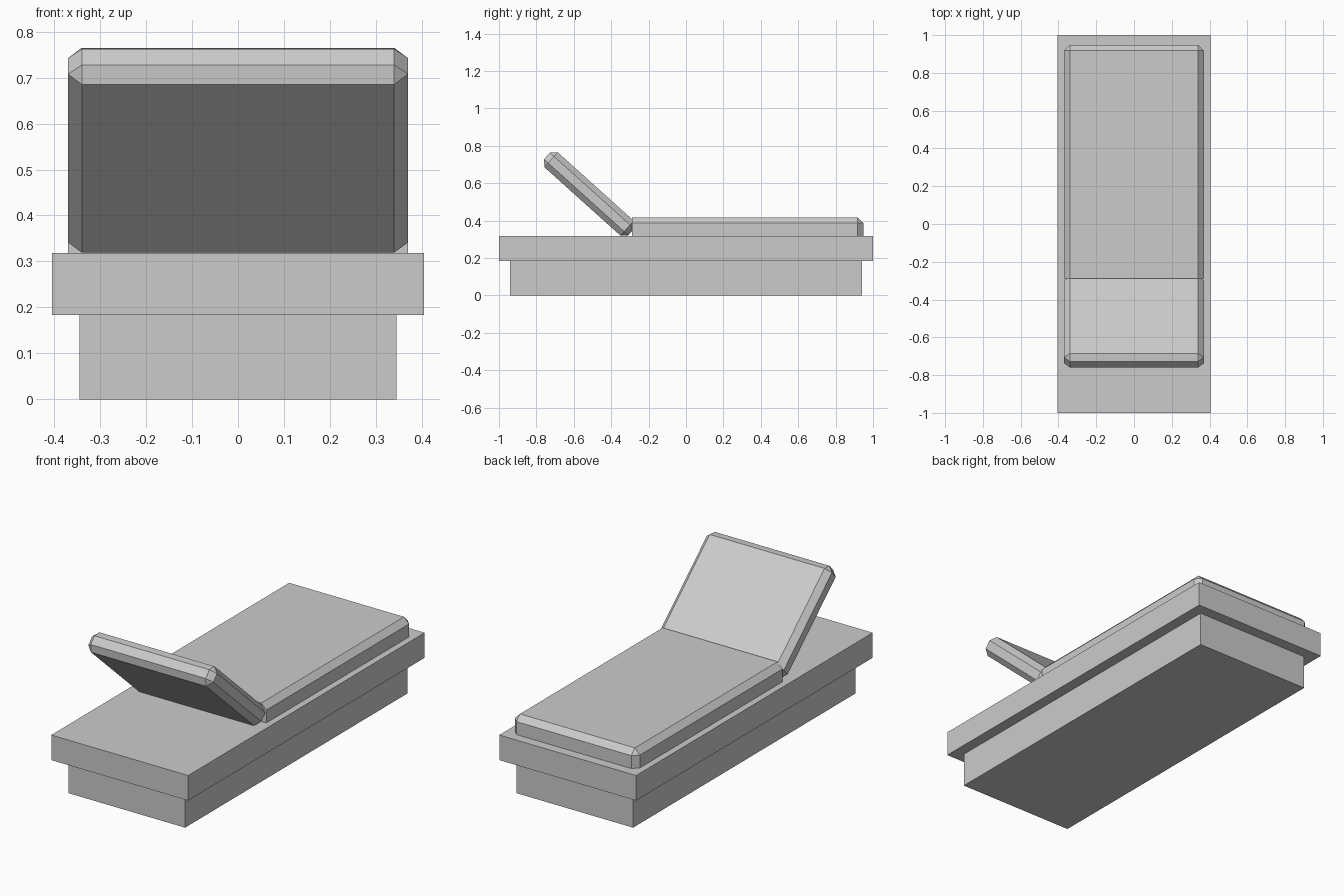
import bpy, bmesh, math
from mathutils import Matrix, Vector

if "Cube" in bpy.data.objects:
    bpy.data.objects.remove(bpy.data.objects["Cube"])


def box(name, lo, hi, bevel=0.0, keep=lambda a, b: True):
    """Box between two corners; edges accepted by keep() get a flat chamfer."""
    lo, hi = Vector(lo), Vector(hi)
    bm = bmesh.new()
    bmesh.ops.create_cube(bm, size=1.0)
    if bevel:
        chosen = [e for e in bm.edges if keep(e.verts[0].co, e.verts[1].co)]
    bmesh.ops.transform(bm, verts=bm.verts,
                        matrix=Matrix.Translation((lo + hi) / 2) @ Matrix.Diagonal((*(hi - lo), 1)))
    if bevel:
        bmesh.ops.bevel(bm, geom=chosen, offset=bevel, offset_type='OFFSET',
                        segments=1, profile=0.5, affect='EDGES')
    bmesh.ops.recalc_face_normals(bm, faces=bm.faces)
    mesh = bpy.data.meshes.new(name)
    bm.to_mesh(mesh)
    bm.free()
    obj = bpy.data.objects.new(name, mesh)
    bpy.context.collection.objects.link(obj)
    return obj


def mattress_edge(a, b):
    # top sides, far top edge and far upright corners only
    m = (a + b) / 2
    hinge_end = m.y < -0.4
    underside = m.z < -0.4
    return not hinge_end and not underside


# plinth and platform
box("plinth", (-0.345, -0.94, 0), (0.345, 0.94, 0.184))
box("platform", (-0.405, -1, 0.184), (0.405, 1, 0.318))

# flat cushion
box("seat_cushion", (-0.37, -0.289, 0.318), (0.37, 0.948, 0.417), 0.03, mattress_edge)

# raised backrest, chamfered all round and tilted
back = box("backrest_cushion", (-0.37, -0.3035, -0.0535), (0.37, 0.3035, 0.0535), 0.03)
back.location = (0, -0.518, 0.542)
back.rotation_euler = (math.radians(-42), 0, 0)
